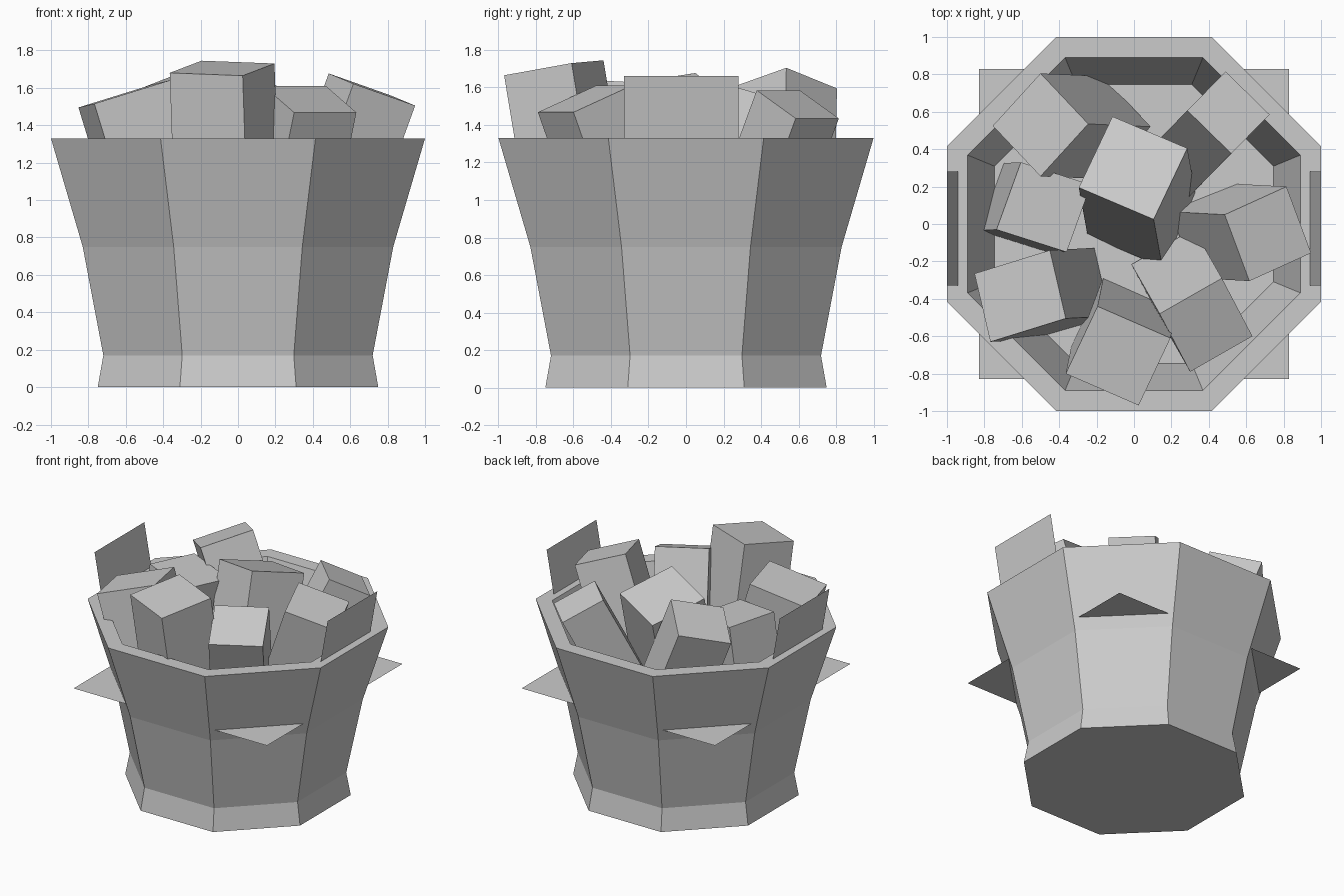
import bpy, bmesh, math
from mathutils import Vector

if "Cube" in bpy.data.objects:
    bpy.data.objects.remove(bpy.data.objects["Cube"])


def make(name, verts, faces, fix=True):
    me = bpy.data.meshes.new(name)
    me.from_pydata(verts, [], faces)
    if fix:
        bm = bmesh.new()
        bm.from_mesh(me)
        bmesh.ops.recalc_face_normals(bm, faces=bm.faces)
        bm.to_mesh(me)
        bm.free()
    ob = bpy.data.objects.new(name, me)
    bpy.context.collection.objects.link(ob)
    return ob


# Octagonal bucket: (apothem, z) profile, outside bottom -> rim -> inside wall
profile = [(0.75, 0), (0.72, 0.17), (0.83, 0.75), (1.0, 1.33),
           (0.89, 1.33), (0.72, 0.75)]
N = 8
verts, faces = [], []
for apothem, z in profile:
    r = apothem / math.cos(math.pi / N)
    for k in range(N):
        a = math.pi / N + k * math.tau / N
        verts.append((r * math.cos(a), r * math.sin(a), z))
for i in range(len(profile) - 1):
    for k in range(N):
        k2 = (k + 1) % N
        faces.append((i * N + k, i * N + k2, (i + 1) * N + k2, (i + 1) * N + k))
faces.append(tuple(range(N)))
last = (len(profile) - 1) * N
faces.append(tuple(range(last, last + N)))
make("bucket", verts, faces)

# Square inner floor sheet whose corners poke through the diagonal walls
s, zf = 0.83, 0.84
make("inner_floor", [(-s, -s, zf), (s, -s, zf), (s, s, zf), (-s, s, zf)],
     [(0, 1, 2, 3)], fix=False)

# Thin handle sheets standing on the rim, leaning outwards
for side, name in ((1, "handle_right"), (-1, "handle_left")):
    make(name, [(side * 0.935, -0.33, 1.30), (side * 0.935, 0.28, 1.30),
                (side * 1.0, 0.28, 1.66), (side * 1.0, -0.33, 1.66)],
         [(0, 1, 2, 3)], fix=False)


# Tilted block from a top corner and its two neighbours, reaching below the floor
def block(name, corner, pu, pv):
    c = Vector(corner)
    u, v = Vector(pu) - c, Vector(pv) - c
    n = u.cross(v).normalized()
    if n.z < 0:
        n = -n
    mid_z = (c + (u + v) / 2).z
    down = -n * ((mid_z - 0.79) / n.z)
    top = [c, c + u, c + u + v, c + v]
    make(name, top + [p + down for p in top],
         [(0, 1, 2, 3), (4, 5, 6, 7)] +
         [(i, (i + 1) % 4, (i + 1) % 4 + 4, i + 4) for i in range(4)])


blocks = {
    "block_centre": ((-0.295, 0.195, 1.595), (0.105, 0.025, 1.674), (-0.115, 0.575, 1.482)),
    "block_front": ((-0.195, -0.44, 1.745), (0.195, -0.61, 1.73), (-0.365, -0.80, 1.68)),
    "block_back_left": ((-0.755, 0.525, 1.495), (-0.50, 0.805, 1.595), (-0.50, 0.255, 1.605)),
    "block_back_right": ((0.285, 0.607, 1.585), (0.49, 0.815, 1.435), (0.52, 0.377, 1.585)),
    "block_right": ((0.485, 0.05, 1.677), (0.815, 0.20, 1.56), (0.617, -0.305, 1.622)),
    "block_front_right": ((0.137, -0.48, 1.61), (0.47, -0.29, 1.61), (0.30, -0.79, 1.468)),
    "block_front_left": ((-0.853, -0.265, 1.495), (-0.45, -0.14, 1.62), (-0.768, -0.63, 1.515)),
    "block_left": ((-0.735, -0.03, 1.525), (-0.36, -0.15, 1.475), (-0.605, 0.33, 1.505)),
}
for name, pts in blocks.items():
    block(name, *pts)
